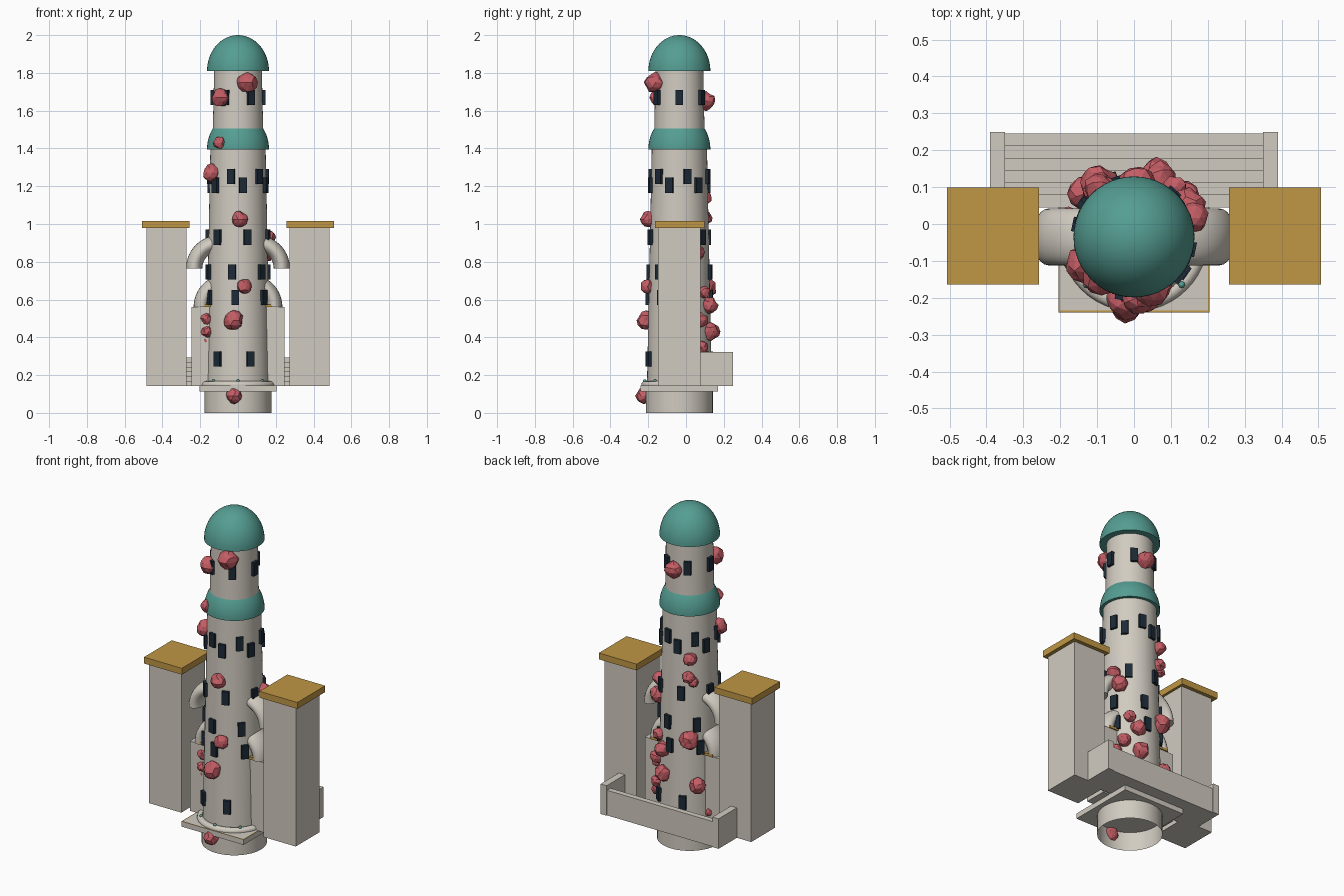
import bpy, bmesh, math, random
from mathutils import Matrix, Vector

random.seed(7)
cube = bpy.data.objects.get("Cube")
if cube:
    bpy.data.objects.remove(cube, do_unlink=True)

CY = -0.035  # depth of the tower axis


def material(name, rgb):
    m = bpy.data.materials.new(name)
    m.use_nodes = True
    m.diffuse_color = (*rgb, 1)
    m.node_tree.nodes["Principled BSDF"].inputs["Base Color"].default_value = (*rgb, 1)
    return m


STONE = material("pale stone", (0.64, 0.60, 0.53))
GOLD = material("gold", (0.53, 0.31, 0.06))
TEAL = material("teal", (0.09, 0.34, 0.29))
PINK = material("pink blossom", (0.55, 0.11, 0.13))
GLASS = material("dark glass", (0.012, 0.023, 0.037))


def finish(name, bm, *mats, smooth=False):
    bmesh.ops.recalc_face_normals(bm, faces=bm.faces)
    mesh = bpy.data.meshes.new(name)
    bm.to_mesh(mesh)
    bm.free()
    for m in mats:
        mesh.materials.append(m)
    ob = bpy.data.objects.new(name, mesh)
    bpy.context.collection.objects.link(ob)
    if smooth:
        bpy.ops.object.select_all(action="DESELECT")
        ob.select_set(True)
        bpy.context.view_layer.objects.active = ob
        bpy.ops.object.shade_smooth_by_angle(angle=math.radians(35))
    return ob


def add_box(bm, x, y, z):
    """Box spanning three (low, high) ranges."""
    spans = (x, y, z)
    mid = Vector([(a + b) / 2 for a, b in spans])
    size = [b - a for a, b in spans]
    mat = Matrix.Translation(mid) @ Matrix.Diagonal((*size, 1))
    return bmesh.ops.create_cube(bm, size=1, matrix=mat)["verts"]


def box(name, mat, x, y, z):
    bm = bmesh.new()
    add_box(bm, x, y, z)
    return finish(name, bm, mat)


def lathe(name, mat, profile, steps=48):
    """Spin (radius, height) points about the tower axis."""
    bm = bmesh.new()
    vs = [bm.verts.new((r, CY, z)) for r, z in profile]
    es = [bm.edges.new(p) for p in zip(vs, vs[1:])]
    bmesh.ops.spin(bm, geom=vs + es, cent=(0, CY, 0), axis=(0, 0, 1),
                   angle=math.tau, steps=steps)
    bmesh.ops.remove_doubles(bm, verts=bm.verts, dist=1e-5)
    return finish(name, bm, mat, smooth=True)


def around(angle, radius, z):
    """Point around the tower; 0 degrees is the front, 90 is +x."""
    a = math.radians(angle)
    return Vector((radius * math.sin(a), CY - radius * math.cos(a), z))


def wall_radius(z):
    if z < 0.13:
        return 0.177
    return 0.174 - 0.021 * z if z < 1.45 else 0.166 - 0.022 * z


# Main tower, open at the foot
lathe("tower_base", STONE, [(0.177, 0), (0.177, 0.12)])
lathe("lower_shaft", STONE, [(0.172, 0.13), (0.145, 1.46)])
lathe("upper_shaft", STONE, [(0.134, 1.46), (0.126, 1.83)])


# Dome and the cut-off dome below it
def dome_profile(z0, stop):
    arc = [(0.164 * math.cos(t), z0 + 0.19 * math.sin(t))
           for t in (stop * i / 16 for i in range(17))]
    return [(0.12, z0)] + arc


lathe("dome", TEAL, dome_profile(1.81, math.pi / 2))
lathe("dome_skirt", TEAL, dome_profile(1.395, math.asin(0.6)) + [(0.12, 1.509)])

# Square plinth with a gold border on its top
bm = bmesh.new()
add_box(bm, (-0.205, 0.205), (CY - 0.205, CY + 0.205), (0.113, 0.145))
bmesh.ops.recalc_face_normals(bm, faces=bm.faces)
top = [f for f in bm.faces if f.normal.z > 0.9]
border = bmesh.ops.inset_region(bm, faces=top, thickness=0.007)["faces"]
for f in border:
    f.material_index = 1
finish("plinth", bm, STONE, GOLD)

# Rounded collar with studs
lathe("collar", STONE, [(0.182 + 0.02 * math.cos(t), 0.148 + 0.02 * math.sin(t))
                        for t in (math.tau * i / 12 for i in range(13))])
bm = bmesh.new()
for k in range(8):
    bmesh.ops.create_uvsphere(bm, u_segments=10, v_segments=6, radius=0.009,
                              matrix=Matrix.Translation(around(45 * k, 0.183, 0.169)))
finish("collar_studs", bm, TEAL, smooth=True)


# Side towers, buttress pillars and curved arms
def span(s, a, b):
    return tuple(sorted((s * a, s * b)))


def arm(name, s, cx, z0):
    bm = bmesh.new()
    mat = Matrix.Translation((s * (cx + 0.132), CY, z0)) @ Matrix.Diagonal((0.043, 0.077, 1, 1))
    bmesh.ops.create_circle(bm, cap_ends=True, segments=24, radius=1, matrix=mat)
    bmesh.ops.spin(bm, geom=bm.edges[:], cent=(s * cx, CY, z0), axis=(0, 1, 0),
                   angle=-s * math.pi / 2, steps=14)
    finish(name, bm, STONE, smooth=True)


for s, side in ((1, "left"), (-1, "right")):
    box(side + "_side_tower", STONE, span(s, 0.272, 0.485), (-0.147, 0.077), (0.143, 0.98))
    box(side + "_tower_cap", GOLD, span(s, 0.257, 0.507), (-0.164, 0.099), (0.978, 1.016))
    box(side + "_pillar", STONE, span(s, 0.15, 0.247), (-0.1, 0.035), (0.143, 0.56))
    box(side + "_pillar_trim", GOLD, span(s, 0.14, 0.205), (-0.108, 0.042), (0.56, 0.575))
    arm(side + "_upper_arm", s, 0.1, 0.765)
    arm(side + "_lower_arm", s, 0.06, 0.56)
    box(side + "_stair_wall", STONE, span(s, 0.35, 0.39), (0.05, 0.25), (0.143, 0.322))

# Stairs rising towards the back
for i in range(6):
    y = 0.045 + 0.0333 * i
    box("stair_step", STONE, (-0.35, 0.35), (y, y + 0.0333), (0.143, 0.168 + 0.025 * i))

# Rings of six windows: height and turn
bm = bmesh.new()
for z, turn in ((0.285, 22), (0.61, -5), (0.745, -11), (0.93, 18),
                (1.205, 10), (1.252, -14), (1.67, 30)):
    for k in range(6):
        a = turn + 60 * k
        vs = add_box(bm, (-0.02, 0.02), (-0.012, 0.012), (-0.04, 0.04))
        bmesh.ops.transform(bm, verts=vs, matrix=Matrix.Translation(
            around(a, wall_radius(z) + 0.004, z)) @ Matrix.Rotation(math.radians(a), 4, "Z"))
finish("windows", bm, GLASS)

# Blossom clumps: angle, height, size
CLUMPS = [
    (-40, 1.67, 5), (21, 1.75, 5.5), (176, 1.65, 5), (-38, 1.43, 3.5), (-62, 1.27, 4.7),
    (-144, 1.14, 4), (3, 1.025, 4.3), (-147, 1.03, 3.6), (-138, 1, 3),
    (108, 0.93, 4.2), (120, 0.85, 4.8), (11, 0.67, 4), (-146, 0.66, 5.3),
    (140, 0.64, 3.4), (156, 0.57, 4.5), (-8, 0.49, 5.2), (-72, 0.5, 3.4),
    (-68, 0.43, 3), (-75, 0.38, 2.2), (130, 0.49, 4), (116, 0.44, 3),
    (160, 0.43, 4.7), (-131, 0.39, 4.7), (132, 0.35, 3.4), (126, 0.29, 2.8),
    (-107, 0.22, 3), (-6, 0.09, 4.3)]
bm = bmesh.new()
for a, z, size in CLUMPS:
    place = Matrix.Translation(around(a, wall_radius(z) + 0.012, z))
    turn = Matrix.Rotation(random.uniform(0, 6), 4, "Z")
    vs = bmesh.ops.create_icosphere(bm, subdivisions=2, radius=size / 100,
                                    matrix=place @ turn)["verts"]
    for v in vs:
        v.co = place.translation + (v.co - place.translation) * random.uniform(0.86, 1.1)
finish("blossom_clumps", bm, PINK)
